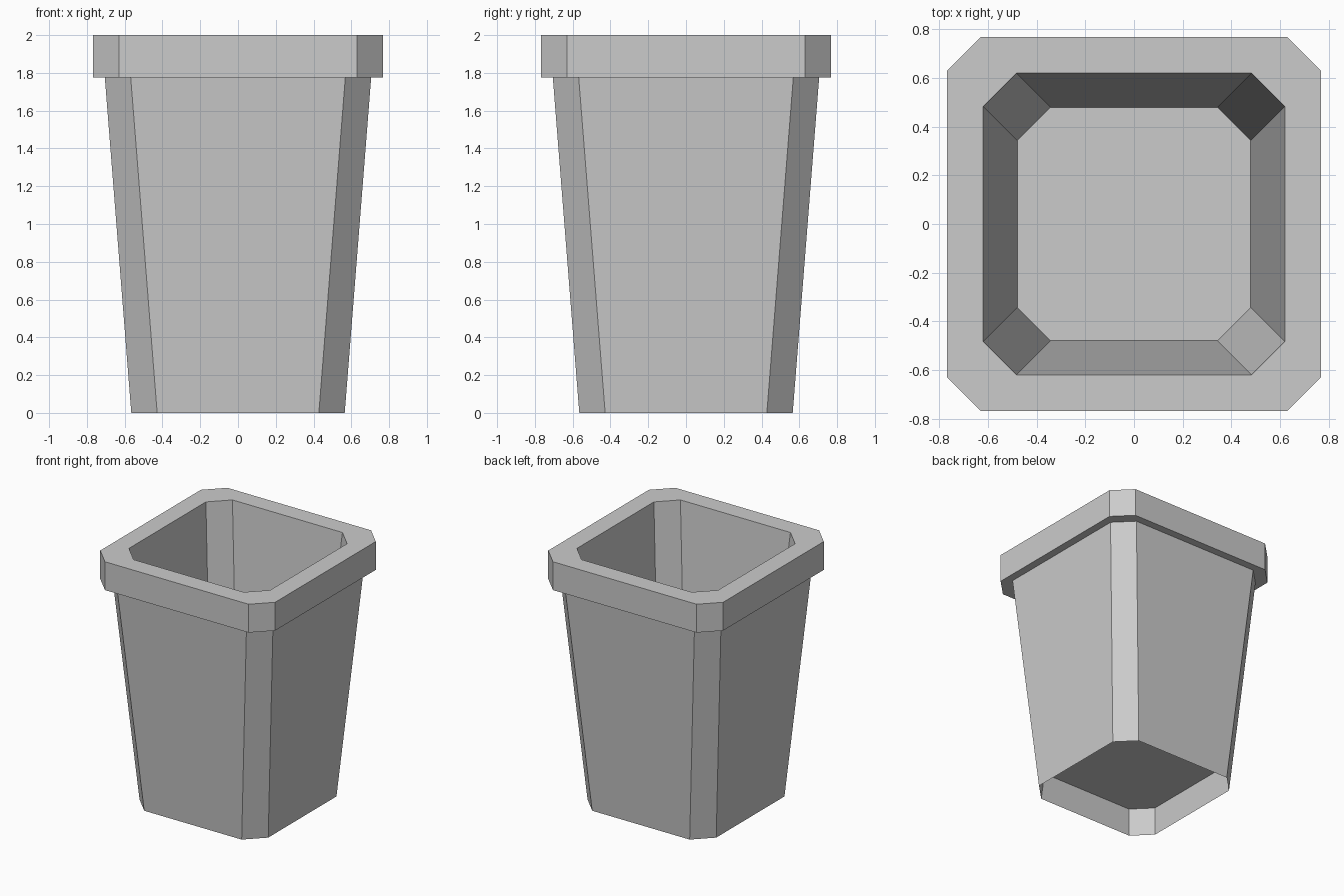
import bpy
import bmesh

cube = bpy.data.objects.get("Cube")
if cube:
    bpy.data.objects.remove(cube, do_unlink=True)

CHAMFER = 0.137

# One matte grey for the whole pot
grey = bpy.data.materials.new("pot_grey")
grey.use_nodes = True
colour = (0.6, 0.6, 0.6, 1)
grey.diffuse_color = colour
for node in grey.node_tree.nodes:
    if node.type == 'BSDF_PRINCIPLED':
        node.inputs["Base Color"].default_value = colour
        node.inputs["Roughness"].default_value = 0.8


def ring(bm, r, z):
    """Square loop of half-width r with chamfered corners, counter-clockwise."""
    c = r - CHAMFER
    corner = [(r, -c), (r, c)]
    verts = []
    for _ in range(4):
        verts += [bm.verts.new((x, y, z)) for x, y in corner]
        corner = [(-y, x) for x, y in corner]
    return verts


# Section as (half-width, height): base recess, outer wall, rim, inner wall, floor
section = [
    (0.548, 0.215),
    (0.565, 0),
    (0.705, 1.775),
    (0.768, 1.775),
    (0.768, 2),
    (0.62, 2),
    (0.48, 0.225),
]

bm = bmesh.new()
rings = [ring(bm, r, z) for r, z in section]
for low, high in zip(rings, rings[1:]):
    for i in range(8):
        j = (i + 1) % 8
        bm.faces.new((low[i], low[j], high[j], high[i]))
# Underside of the recess and inner floor
bm.faces.new(list(reversed(rings[0])))
bm.faces.new(rings[-1])
bmesh.ops.recalc_face_normals(bm, faces=bm.faces)

mesh = bpy.data.meshes.new("planter_pot")
bm.to_mesh(mesh)
bm.free()
mesh.materials.append(grey)
pot = bpy.data.objects.new("planter_pot", mesh)
bpy.context.collection.objects.link(pot)
